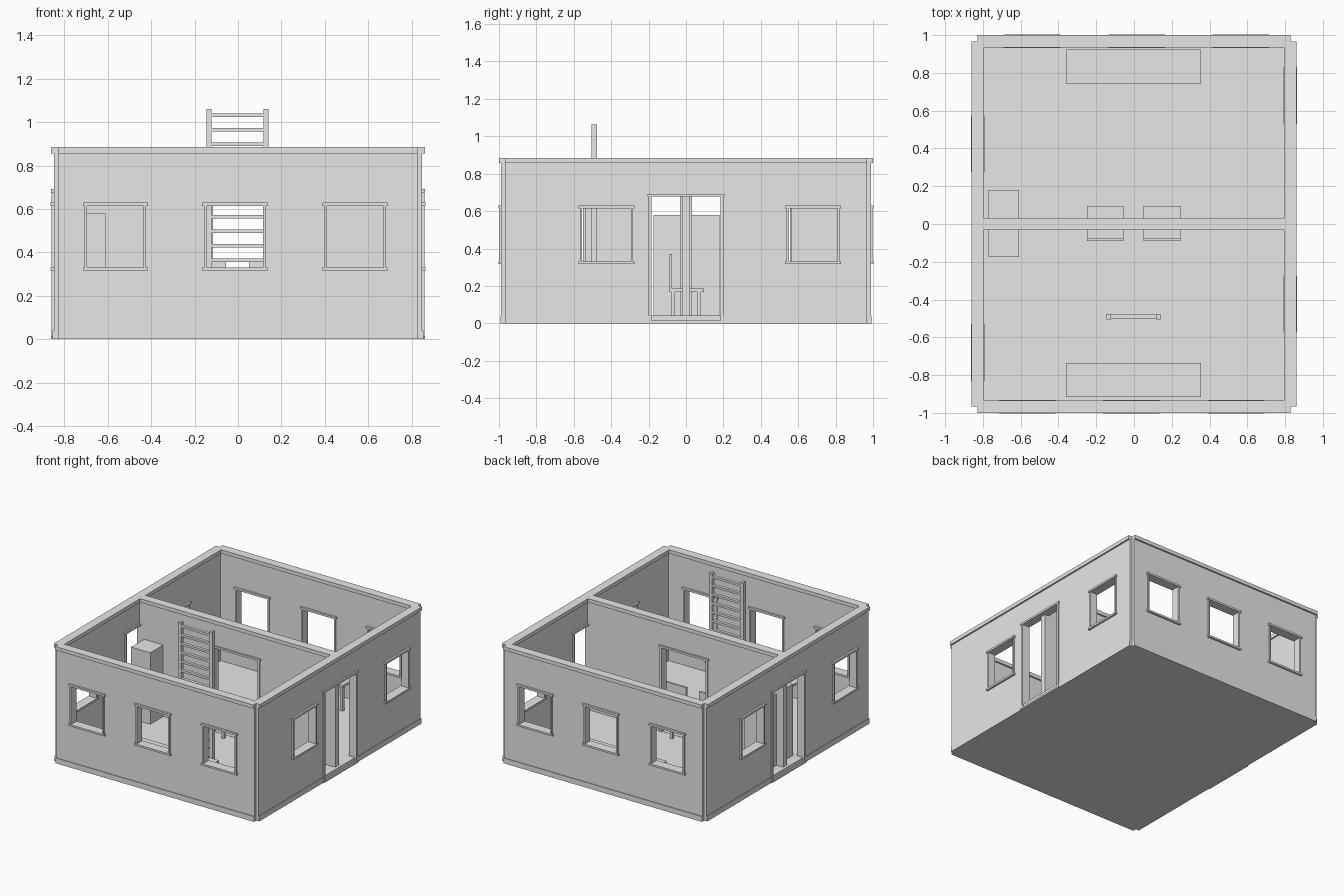
import bpy
from math import pi

cube = bpy.data.objects.get("Cube")
if cube:
    bpy.data.objects.remove(cube, do_unlink=True)

# One plain material for everything
grey = bpy.data.materials.new("light_grey")
grey.use_nodes = True
shade = (0.8, 0.8, 0.8, 1)
grey.diffuse_color = shade
grey.node_tree.nodes["Principled BSDF"].inputs["Base Color"].default_value = shade

FACES = [(0, 1, 3, 2), (4, 6, 7, 5), (0, 4, 5, 1), (2, 3, 7, 6), (0, 2, 6, 4), (1, 5, 7, 3)]


def make(name, verts, faces, place=(0, 0), turn=0):
    mesh = bpy.data.meshes.new(name)
    mesh.from_pydata(verts, [], faces)
    mesh.materials.append(grey)
    obj = bpy.data.objects.new(name, mesh)
    obj.location = (place[0], place[1], 0)
    obj.rotation_euler.z = turn
    bpy.context.collection.objects.link(obj)
    return obj


def boxes(name, spans, place=(0, 0), turn=0):
    """One object made of boxes, each given as x, y and z ranges."""
    verts, faces = [], []
    for xs, ys, zs in spans:
        start = len(verts)
        verts += [(x, y, z) for x in xs for y in ys for z in zs]
        faces += [tuple(start + i for i in f) for f in FACES]
    return make(name, verts, faces, place, turn)


TOP, CAP_Z, BASE_Z = 0.885, 0.857, 0.04
CORE, BASE, CAP = 0.021, 0.026, 0.033
HALF_X, HALF_Y = 0.828, 0.967


def wall(name, half, place, turn, windows=(), door=False):
    """Wall with skirting and cap in its profile, with framed openings."""
    side = [(BASE, 0), (BASE, BASE_Z), (CORE, BASE_Z), (CORE, CAP_Z), (CAP, CAP_Z), (CAP, TOP)]
    profile = side + [(-y, z) for y, z in reversed(side)]
    n = len(profile)
    verts = [(x, y, z) for x in (-half, half) for y, z in profile]
    faces = [tuple(range(n))[::-1], tuple(range(n, 2 * n))]
    faces += [(i, (i + 1) % n, (i + 1) % n + n, i + n) for i in range(n)]
    faces = [f[::-1] for f in faces]
    body = make(name, verts, faces, place, turn)

    # Openings
    deep = (-0.1, 0.1)
    holes = [((c - 0.14, c + 0.14), deep, (0.322, 0.625)) for c in windows]
    if door:
        holes.append(((-0.195, 0.195), deep, (-0.1, 0.685)))
    cutter = boxes("opening_cutter", holes, place, turn)
    cutter.hide_render = True
    cut = body.modifiers.new("openings", "BOOLEAN")
    cut.operation = "DIFFERENCE"
    cut.solver = "EXACT"
    cut.object = cutter
    bpy.context.view_layer.update()
    graph = bpy.context.evaluated_depsgraph_get()
    result = bpy.data.meshes.new_from_object(body.evaluated_get(graph))
    body.modifiers.clear()
    body.data = result
    bpy.data.objects.remove(cutter, do_unlink=True)

    # Window frames: jambs, head and sill
    trim, lip = (-0.031, 0.031), (-0.036, 0.036)
    for i, c in enumerate(windows):
        boxes(f"{name}_window_frame_{i + 1}", [
            ((c - 0.142, c - 0.13), trim, (0.325, 0.62)),
            ((c + 0.13, c + 0.142), trim, (0.325, 0.62)),
            ((c - 0.15, c + 0.15), lip, (0.316, 0.33)),
            ((c - 0.15, c + 0.15), lip, (0.615, 0.63))], place, turn)

    # Door frame with threshold
    if door:
        boxes(f"{name}_door_frame", [
            ((-0.2, -0.185), trim, (0.01, 0.68)),
            ((0.185, 0.2), trim, (0.01, 0.68)),
            ((-0.207, 0.207), CAP_RANGE, (0.677, 0.692)),
            ((-0.207, 0.207), CAP_RANGE, (0, 0.014)),
            ((-0.19, 0.19), (-CORE, CORE), (0, 0.042))], place, turn)


CAP_RANGE = (-CAP, CAP)
front_windows = (-0.565, -0.015, 0.54)
side_windows = (-0.425, 0.68)
wall("front_wall", HALF_X, (0, -HALF_Y), 0, front_windows)
wall("back_wall", HALF_X, (0, HALF_Y), pi, front_windows)
wall("left_wall", HALF_Y, (HALF_X, 0), pi / 2, side_windows, True)
wall("right_wall", HALF_Y, (-HALF_X, 0), -pi / 2, side_windows, True)
wall("partition_wall", HALF_X, (0, 0), 0, (), True)

# Floor
boxes("floor", [((-HALF_X, HALF_X), (-HALF_Y, HALF_Y), (0, BASE_Z))])

# Cabinet standing across the partition
boxes("cabinet", [((-0.77, -0.61), (-0.175, 0.18), (BASE_Z, 0.58))])

# Ladder
rungs = [1.032 - 0.0667 * i for i in range(15)]
boxes("ladder",
      [((x, x + 0.022), (-0.506, -0.476), (BASE_Z, 1.062)) for x in (-0.145, 0.118)]
      + [((-0.125, 0.12), (-0.502, -0.48), (z - 0.008, z + 0.008)) for z in rungs])


def legs(half_x, half_y, size, top):
    return [((sx * half_x - size, sx * half_x + size), (sy * half_y - size, sy * half_y + size),
             (BASE_Z, top)) for sx in (-1, 1) for sy in (-1, 1)]


# Tables below the front and back windows
for name, y in (("front_table", -0.825), ("back_table", 0.835)):
    boxes(name, [((-0.36, 0.355), (-0.09, 0.09), (0.222, 0.24))]
          + legs(0.335, 0.07, 0.012, 0.224), (0, y))

# Chairs
for name, x in (("right_chair", -0.152), ("left_chair", 0.148)):
    boxes(name, [((-0.097, 0.097), (-0.09, 0.095), (0.168, 0.187)),
                 ((-0.097, 0.097), (-0.09, -0.075), (0.187, 0.37))]
          + legs(0.08, 0.07, 0.01, 0.17), (x, 0))
